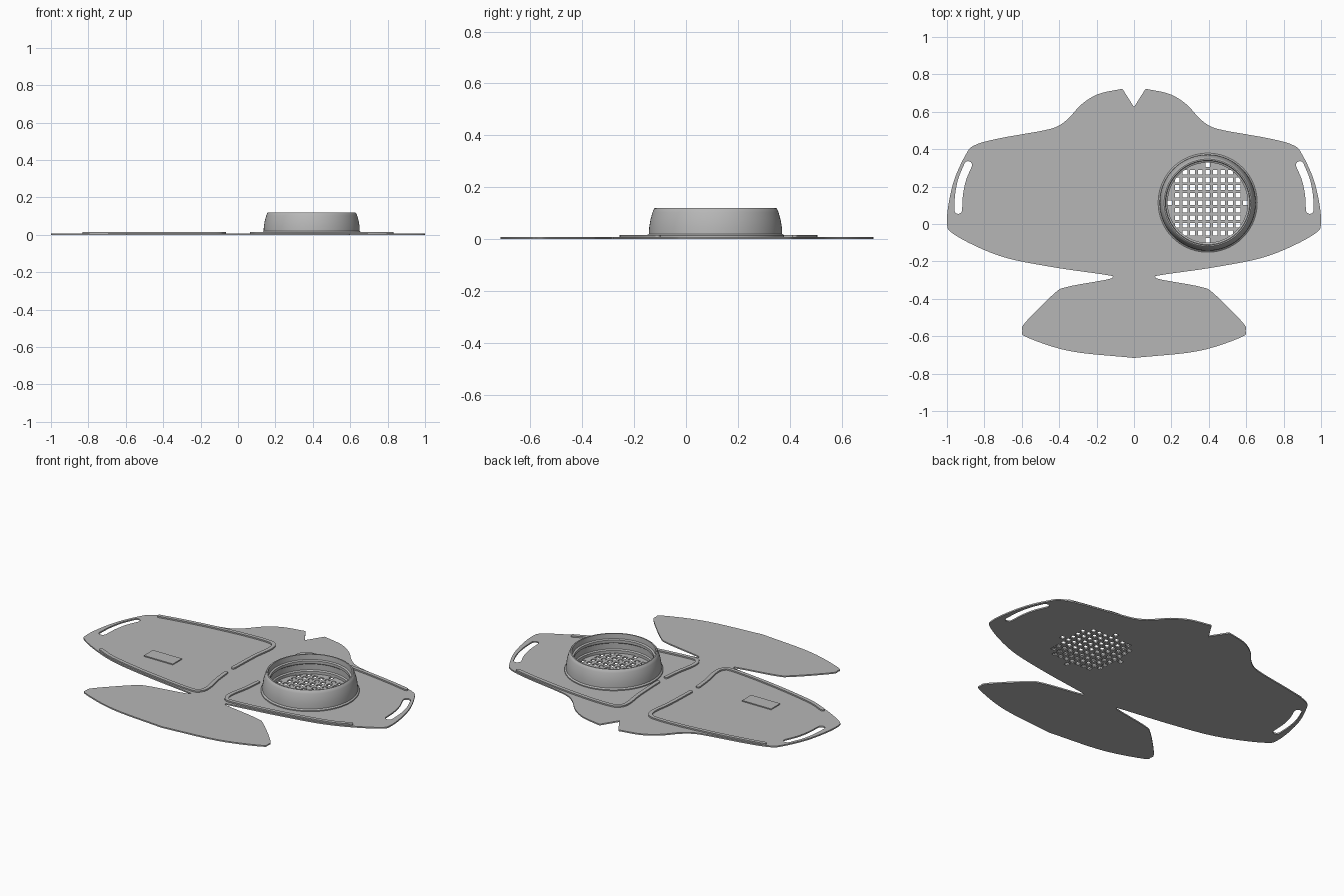
import bpy, bmesh, math
from mathutils import Vector

cube = bpy.data.objects.get("Cube")
if cube:
    bpy.data.objects.remove(cube, do_unlink=True)

grey = bpy.data.materials.new("plain_grey")
grey.use_nodes = True
colour = (0.47, 0.47, 0.47, 1)
grey.diffuse_color = colour
grey.node_tree.nodes["Principled BSDF"].inputs["Base Color"].default_value = colour

PLATE = 0.008
CUP = Vector((0.394, 0.114))


def smooth(points, steps=6):
    """Smooth open path through the given points."""
    p = [Vector(q) for q in points]
    p = [2 * p[0] - p[1]] + p + [2 * p[-1] - p[-2]]
    path = []
    for a, b, c, d in zip(p, p[1:], p[2:], p[3:]):
        for i in range(steps):
            t = i / steps
            path.append(0.5 * (2 * b + (c - a) * t + (2 * a - 5 * b + 4 * c - d) * t ** 2
                               + (3 * b - a - 3 * c + d) * t ** 3))
    return path + [p[-2]]


def stroke(path, width):
    """Closed outline of a band with round ends along a path."""
    left, right, r = [], [], width / 2
    for i, p in enumerate(path):
        t = (path[min(i + 1, len(path) - 1)] - path[max(i - 1, 0)]).normalized()
        n = Vector((-t.y, t.x)) * r
        left.append(p + n)
        right.append(p - n)

    def cap(centre, start):
        out = []
        for k in range(1, 8):
            a = -math.pi * k / 8
            out.append(centre + Vector((start.x * math.cos(a) - start.y * math.sin(a),
                                        start.x * math.sin(a) + start.y * math.cos(a))))
        return out
    return (left + cap(path[-1], left[-1] - path[-1]) + right[::-1]
            + cap(path[0], right[0] - path[0]))


def flip(loop):
    return [Vector((-p.x, p.y)) for p in loop]


def slab(name, loops, z0, z1):
    """Flat solid from an outline and any holes inside it."""
    curve = bpy.data.curves.new(name, "CURVE")
    curve.dimensions = "2D"
    curve.fill_mode = "BOTH"
    curve.extrude = (z1 - z0) / 2
    for loop in loops:
        s = curve.splines.new("POLY")
        s.points.add(len(loop) - 1)
        for pt, p in zip(s.points, loop):
            pt.co = (p.x, p.y, 0, 1)
        s.use_cyclic_u = True
    helper = bpy.data.objects.new(name + "_path", curve)
    bpy.context.collection.objects.link(helper)
    graph = bpy.context.evaluated_depsgraph_get()
    mesh = bpy.data.meshes.new_from_object(helper.evaluated_get(graph))
    bpy.data.objects.remove(helper, do_unlink=True)
    for v in mesh.vertices:
        v.co.z += (z0 + z1) / 2
    mesh.materials.clear()
    mesh.materials.append(grey)
    ob = bpy.data.objects.new(name, mesh)
    bpy.context.collection.objects.link(ob)
    return ob


# Mask body: half outline from the nose notch down to the chin
half = [Vector((0, 0.625))] + smooth([
    (0.062, 0.723), (0.19, 0.695), (0.28, 0.64), (0.35, 0.565), (0.41, 0.522),
    (0.50, 0.497), (0.72, 0.458), (0.85, 0.422), (0.90, 0.37), (0.968, 0.214),
    (1.0, 0.016), (0.955, -0.06), (0.72, -0.17), (0.45, -0.228), (0.15, -0.272),
    (0.116, -0.284), (0.15, -0.298), (0.36, -0.337), (0.43, -0.375), (0.58, -0.525),
    (0.597, -0.57), (0.572, -0.606), (0.34, -0.68), (0, -0.716)])
outline = half + flip(half[1:-1])[::-1]

# Ear strap slots
slot = stroke(smooth([(0.887, 0.315), (0.918, 0.24), (0.935, 0.16), (0.94, 0.075)]), 0.042)

# Square vent holes under the cup
pitch, hole = 0.0405, 0.0125
vents = []
for i in range(-5, 6):
    for j in range(-5, 6):
        if math.hypot(i, j) * pitch < 0.205:
            c = CUP + Vector((i, j)) * pitch
            vents.append([c + Vector((a * hole, b * hole))
                          for a, b in ((-1, -1), (1, -1), (1, 1), (-1, 1))])

slab("mask_plate", [outline, slot, flip(slot)] + vents, 0, PLATE)

# Raised stiffening ribs, mirrored left and right
upper = smooth([(0.81, 0.42), (0.68, 0.445), (0.5, 0.472), (0.3, 0.492), (0.15, 0.495),
                (0.1, 0.475), (0.085, 0.42), (0.1, 0.3), (0.108, 0.11)])
lower = smooth([(0.105, 0.035), (0.095, -0.06), (0.075, -0.17), (0.085, -0.225),
                (0.14, -0.245), (0.42, -0.212), (0.7, -0.157), (0.82, -0.11)])
for name, path in (("upper_rib", upper), ("lower_rib", lower)):
    band = stroke(path, 0.022)
    slab(name + "_left", [band], PLATE - 0.002, 2 * PLATE)
    slab(name + "_right", [flip(band)], PLATE - 0.002, 2 * PLATE)

# Plain raised badge on the right cheek
badge = [Vector(p) for p in ((-0.59, -0.04), (-0.4, -0.04), (-0.4, 0.045), (-0.59, 0.045))]
slab("cheek_badge", [badge], PLATE - 0.002, 0.014)

# Filter cup: lathed ring with a flange, sloping wall and inner ledge
profile = [(0.215, 0.006), (0.265, 0.006), (0.265, 0.014), (0.257, 0.02), (0.256, 0.045),
           (0.251, 0.075), (0.243, 0.103), (0.237, 0.117), (0.233, 0.12), (0.226, 0.12),
           (0.224, 0.09), (0.214, 0.086), (0.214, 0.07), (0.222, 0.064), (0.222, 0.03),
           (0.215, 0.024)]
bm = bmesh.new()
SIDES = 72
rings = []
for r, z in profile:
    rings.append([bm.verts.new((CUP.x + r * math.cos(2 * math.pi * k / SIDES),
                                CUP.y + r * math.sin(2 * math.pi * k / SIDES), z))
                  for k in range(SIDES)])
for a, b in zip(rings, rings[1:] + rings[:1]):
    for k in range(SIDES):
        n = (k + 1) % SIDES
        bm.faces.new((a[k], a[n], b[n], b[k]))
bmesh.ops.recalc_face_normals(bm, faces=bm.faces)
mesh = bpy.data.meshes.new("filter_cup")
bm.to_mesh(mesh)
bm.free()
mesh.materials.append(grey)
cup = bpy.data.objects.new("filter_cup", mesh)
bpy.context.collection.objects.link(cup)
bpy.ops.object.select_all(action="DESELECT")
cup.select_set(True)
bpy.context.view_layer.objects.active = cup
bpy.ops.object.shade_smooth_by_angle(angle=math.radians(30))
